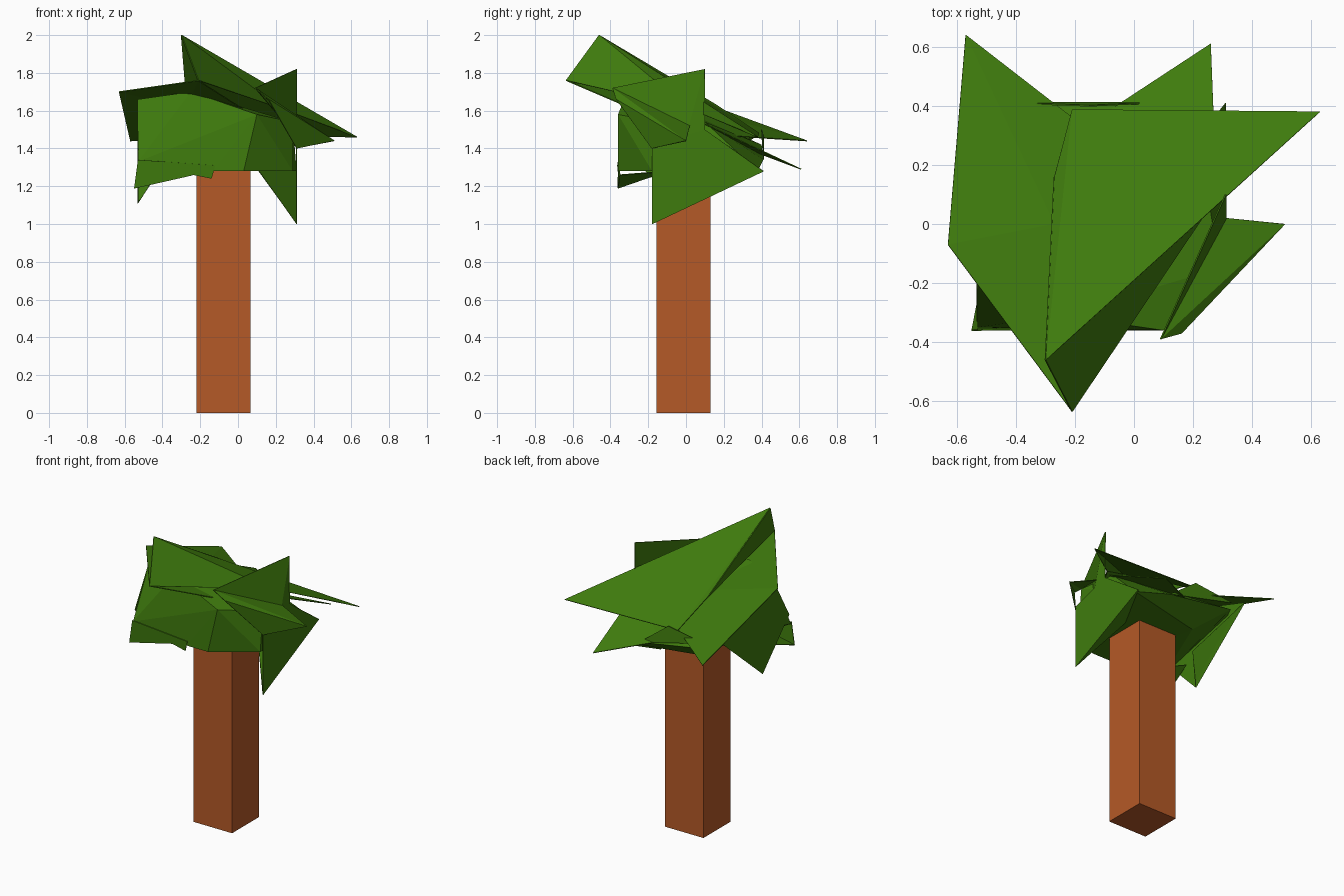
import bpy, bmesh


def material(name, rgb):
    m = bpy.data.materials.new(name)
    m.diffuse_color = (*rgb, 1)
    return m


BARK = material("bark", (0.46, 0.1, 0.02))
LEAF = material("leaf", (0.05, 0.2, 0.004))


def make(name, bm, mat):
    bmesh.ops.recalc_face_normals(bm, faces=bm.faces)
    mesh = bpy.data.meshes.new(name)
    bm.to_mesh(mesh)
    bm.free()
    mesh.materials.append(mat)
    ob = bpy.data.objects.new(name, mesh)
    bpy.context.collection.objects.link(ob)
    return ob


def hull(name, pts, mat):
    bm = bmesh.new()
    for p in pts:
        bm.verts.new(p)
    res = bmesh.ops.convex_hull(bm, input=bm.verts)
    bmesh.ops.delete(bm, geom=list(res["geom_interior"]), context="VERTS")
    return make(name, bm, mat)


def shard(name, pts, faces):
    """Thin leafy sheet from a few corners, given a slight thickness."""
    bm = bmesh.new()
    vs = [bm.verts.new(p) for p in pts]
    for f in faces:
        bm.faces.new([vs[i] for i in f])
    ob = make(name, bm, LEAF)
    mod = ob.modifiers.new("thickness", "SOLIDIFY")
    mod.thickness, mod.offset = 0.005, 0
    return ob


# trunk
hull("trunk", [(x, y, z) for x in (-0.22, 0.065) for y in (-0.155, 0.13)
               for z in (0, 1.3)], BARK)

# faceted foliage core
hull("foliage_core", [
    (-0.13, -0.36, 1.28), (0.03, -0.36, 1.28), (0.29, -0.18, 1.28),
    (0.31, 0.38, 1.28), (-0.25, 0.25, 1.28), (-0.53, -0.35, 1.33),
    (-0.25, -0.31, 1.70), (-0.53, -0.18, 1.66), (-0.40, 0.0, 1.60),
    (0.10, -0.36, 1.58), (0.29, -0.15, 1.54), (-0.43, 0.40, 1.42),
    (0.06, 0.41, 1.34), (-0.53, 0.25, 1.48), (0.25, 0.1, 1.54)], LEAF)

peak, east = (-0.30, -0.46, 2.0), (0.63, 0.38, 1.46)
north, west = (-0.57, 0.64, 1.44), (-0.63, -0.07, 1.70)
south, tip = (-0.21, -0.635, 1.76), (0.51, 0.0, 1.44)
ridge = (-0.27, 0.16, 1.63)

# top sheets
shard("upper_sheet", [peak, east, (-0.21, 0.387, 1.48), ridge,
                      south, (0.23, 0.02, 1.61)],
      [(0, 1, 2), (0, 2, 3), (0, 4, 5), (0, 5, 1)])
shard("lower_sheet", [west, south, (0.23, 0.02, 1.48), north, (-0.27, 0.0, 1.62)],
      [(0, 1, 4), (1, 2, 4), (2, 3, 4), (3, 0, 4)])
shard("peak_side", [peak, south, ridge], [(0, 1, 2)])

# back spike
shard("back_spike", [(0.26, 0.61, 1.29), (-0.35, 0.21, 1.44), (0.28, 0.1, 1.53)],
      [(0, 1, 2)])
shard("back_panel", [(-0.43, 0.41, 1.46), (0.06, 0.41, 1.34), (-0.15, 0.40, 1.5)],
      [(0, 1, 2)])

# right side sheets
shard("right_flap", [(0.31, -0.18, 1.0), (0.31, 0.41, 1.28), (0.31, 0.1, 1.5),
                     (0.31, -0.18, 1.42), (0.06, 0.1, 1.35)],
      [(0, 1, 2, 3), (0, 4, 1)])
shard("right_fin", [(0.31, 0.1, 1.82), (0.31, 0.1, 1.5), (0.31, 0.0, 1.46),
                    (0.09, -0.39, 1.72)], [(0, 1, 2), (0, 2, 3)])
shard("right_spike", [tip, (0.16, -0.37, 1.66), (0.09, -0.39, 1.72),
                      (0.31, 0.02, 1.52), (0.31, -0.18, 1.40)],
      [(0, 1, 2), (0, 2, 3), (0, 4, 1)])

# left side sheets
shard("left_flap", [(-0.53, -0.05, 1.11), (-0.53, 0.41, 1.5), (-0.53, -0.05, 1.66),
                    (-0.53, -0.18, 1.66), (-0.53, -0.33, 1.40), (-0.42, 0.05, 1.28)],
      [(0, 1, 2, 3, 4), (0, 5, 1)])
shard("front_skirt", [(-0.55, -0.36, 1.19), (-0.24, -0.35, 1.26), (-0.14, -0.355, 1.24),
                      (-0.12, -0.362, 1.31), (-0.53, -0.357, 1.34)],
      [(0, 1, 2, 3, 4)])
shard("lower_skirt", [(-0.55, -0.36, 1.19), (-0.24, -0.35, 1.26), (-0.5, -0.1, 1.28)],
      [(0, 1, 2)])
